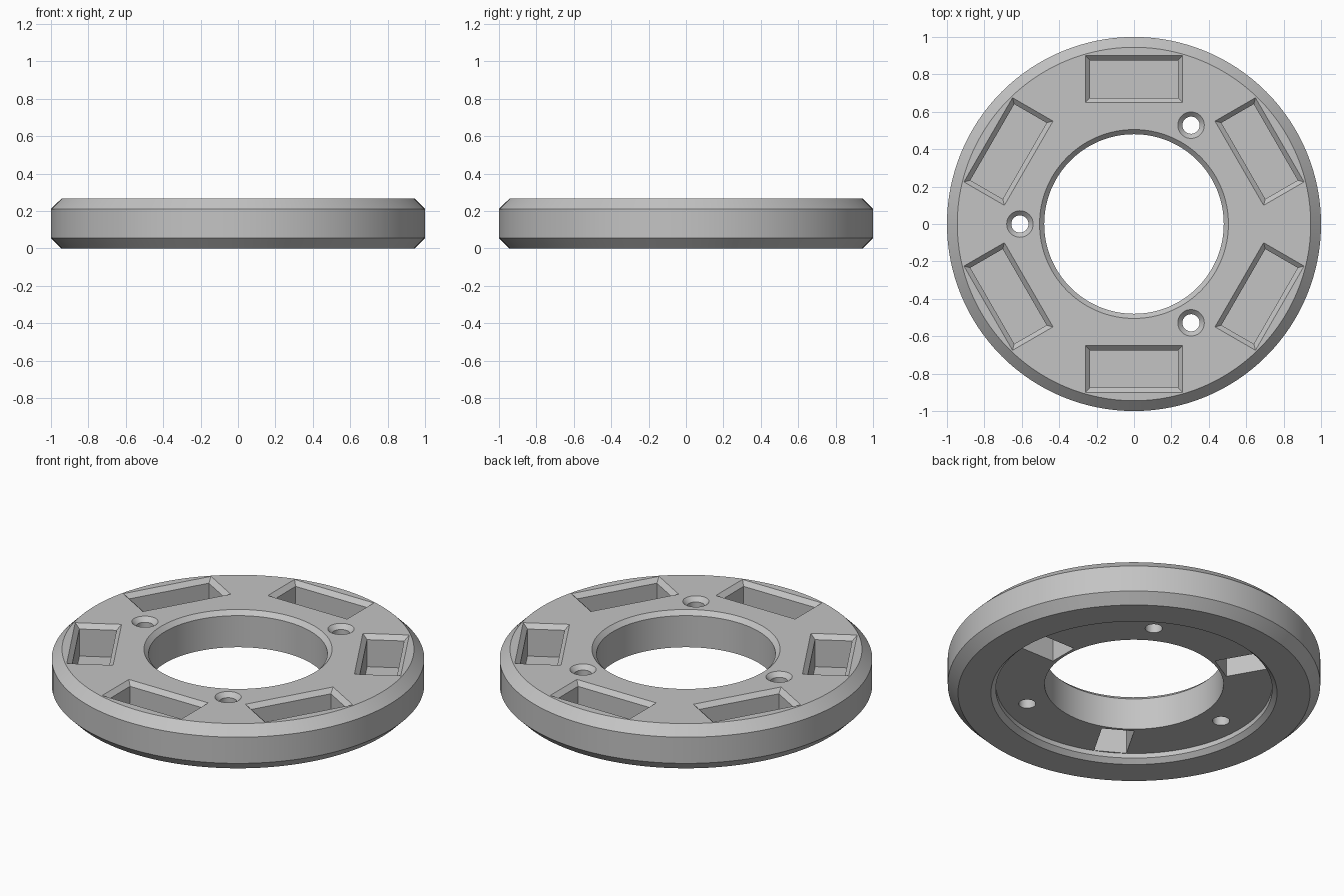
import bpy, bmesh
from math import cos, sin, pi, radians
from mathutils import Matrix, Vector

if "Cube" in bpy.data.objects:
    bpy.data.objects.remove(bpy.data.objects["Cube"])

TOP, RECESS, BEVEL = 0.265, 0.053, 0.025

grey = bpy.data.materials.new("plain grey")
grey.use_nodes = True
GREY = (0.55, 0.55, 0.55, 1)
grey.diffuse_color = GREY
grey.node_tree.nodes["Principled BSDF"].inputs["Base Color"].default_value = GREY


def make_object(name, bm):
    bmesh.ops.recalc_face_normals(bm, faces=bm.faces)
    mesh = bpy.data.meshes.new(name)
    bm.to_mesh(mesh)
    bm.free()
    mesh.materials.append(grey)
    obj = bpy.data.objects.new(name, mesh)
    bpy.context.collection.objects.link(obj)
    return obj


def loft(bm, sections, matrix):
    """Closed solid through a stack of matching outlines."""
    rings = [[bm.verts.new(matrix @ Vector(p)) for p in s] for s in sections]
    n = len(rings[0])
    for low, high in zip(rings, rings[1:]):
        for i in range(n):
            j = (i + 1) % n
            bm.faces.new((low[i], low[j], high[j], high[i]))
    bm.faces.new(rings[0][::-1])
    bm.faces.new(rings[-1])


def rect(hx, hy, z):
    return [(-hx, -hy, z), (hx, -hy, z), (hx, hy, z), (-hx, hy, z)]


def circle(r, z, n=32):
    return [(r * cos(2 * pi * i / n), r * sin(2 * pi * i / n), z) for i in range(n)]


def polar(angle, radius):
    return Matrix.Rotation(radians(angle), 4, "Z") @ Matrix.Translation((radius, 0, 0))


# Ring body: turned profile with chamfers and a stepped underside
profile = [(0.945, 0), (1, 0.055), (1, 0.21), (0.945, TOP), (0.505, TOP),
           (0.48, TOP - BEVEL), (0.48, RECESS), (0.742, RECESS),
           (0.742, BEVEL), (0.768, 0)]
SEGMENTS = 128
bm = bmesh.new()
rings = []
for i in range(SEGMENTS):
    a = 2 * pi * i / SEGMENTS
    rings.append([bm.verts.new((r * cos(a), r * sin(a), z)) for r, z in profile])
for i in range(SEGMENTS):
    a, b = rings[i], rings[(i + 1) % SEGMENTS]
    for k in range(len(profile)):
        m = (k + 1) % len(profile)
        bm.faces.new((a[k], b[k], b[m], a[m]))
ring = make_object("ring_body", bm)

# Cutters: top pockets, screw holes, underside pockets
bm = bmesh.new()
for angle in range(30, 390, 60):
    hx, hy = 0.1, 0.235
    loft(bm, [rect(hx, hy, 0.08), rect(hx, hy, TOP - BEVEL),
              rect(hx + 2 * BEVEL, hy + 2 * BEVEL, TOP + BEVEL)], polar(angle, 0.775))
for angle in (60, 180, 300):
    r = 0.046
    loft(bm, [circle(r, -0.1), circle(r, TOP - BEVEL),
              circle(r + 2 * BEVEL, TOP + BEVEL)], polar(angle, 0.61))
for angle in (0, 120, 240):
    loft(bm, [rect(0.12, 0.088, 0.0), rect(0.12, 0.088, 0.21)], polar(angle, 0.615))
cutter = make_object("pocket_cutter", bm)
cutter.hide_render = True

cut = ring.modifiers.new("pockets", "BOOLEAN")
cut.operation = "DIFFERENCE"
cut.solver = "EXACT"
cut.object = cutter

bpy.context.view_layer.objects.active = ring
for o in bpy.context.selected_objects:
    o.select_set(False)
ring.select_set(True)
bpy.ops.object.modifier_apply(modifier="pockets")
bpy.data.objects.remove(cutter)
bpy.ops.object.shade_smooth_by_angle(angle=radians(25))
